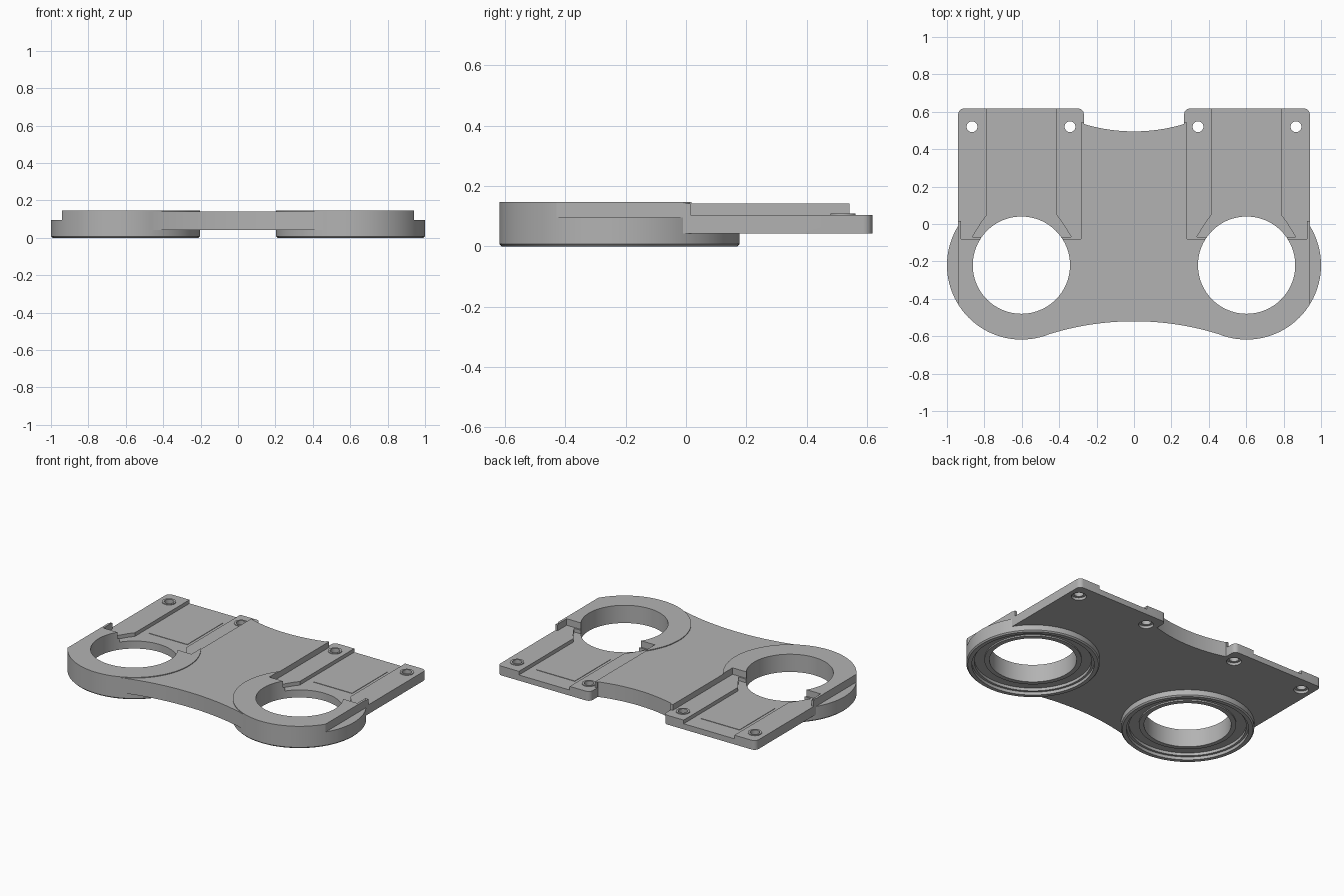
import bpy, bmesh
from math import sin, cos, pi, asin, radians

if "Cube" in bpy.data.objects:
    bpy.data.objects.remove(bpy.data.objects["Cube"], do_unlink=True)

grey = bpy.data.materials.new("plain grey")
grey.use_nodes = True
GREY = (0.45, 0.45, 0.45, 1)
grey.diffuse_color = GREY
grey.node_tree.nodes["Principled BSDF"].inputs["Base Color"].default_value = GREY

RX, RY, R_OUT, R_HOLE = 0.602, -0.22, 0.398, 0.26   # ring centre and radii
BOTTOM, TOP, RING_TOP, STEP = 0.043, 0.142, 0.147, 0.104


def finish(bm, name):
    bmesh.ops.recalc_face_normals(bm, faces=bm.faces)
    mesh = bpy.data.meshes.new(name)
    bm.to_mesh(mesh)
    bm.free()
    mesh.materials.append(grey)
    obj = bpy.data.objects.new(name, mesh)
    bpy.context.collection.objects.link(obj)
    return obj


def prism(name, points, z0, z1, side=1):
    """Extrude a plan outline between two heights; side=-1 mirrors it in x."""
    bm = bmesh.new()
    face = bm.faces.new([bm.verts.new((x * side, y, z0)) for x, y in points])
    new = bmesh.ops.extrude_face_region(bm, geom=[face])["geom"]
    bmesh.ops.translate(bm, vec=(0, 0, z1 - z0),
                        verts=[v for v in new if isinstance(v, bmesh.types.BMVert)])
    return finish(bm, name)


def circle(x, y, r, n=32):
    return [(x + r * cos(2 * pi * i / n), y + r * sin(2 * pi * i / n)) for i in range(n)]


def arc(x, y, r, a0, a1, n):
    return [(x + r * cos(a0 + (a1 - a0) * i / n), y + r * sin(a0 + (a1 - a0) * i / n))
            for i in range(n + 1)]


def lathe(name, profile, x, y, n=96):
    """Closed (radius, height) profile spun about a vertical axis."""
    bm = bmesh.new()
    rows = [[bm.verts.new((x + r * cos(2 * pi * i / n), y + r * sin(2 * pi * i / n), z))
             for r, z in profile] for i in range(n)]
    for i in range(n):
        a, b = rows[i], rows[(i + 1) % n]
        for j in range(len(profile)):
            k = (j + 1) % len(profile)
            bm.faces.new((a[j], b[j], b[k], a[k]))
    return finish(bm, name)


def combine(target, tool, operation):
    mod = target.modifiers.new("combine", "BOOLEAN")
    mod.operation, mod.solver, mod.object = operation, "EXACT", tool
    bpy.context.view_layer.objects.active = target
    bpy.ops.object.modifier_apply(modifier=mod.name)
    bpy.data.objects.remove(tool, do_unlink=True)


# Plate outline: right half from the front waist to the back waist
front_r = 1.52
front_a = asin(RX / (front_r + R_OUT))
half = arc(0, -0.52 - front_r, front_r, pi / 2, pi / 2 - front_a, 14)
half += [(0.85, -0.4), (0.94, -0.22)]
half += arc(0.91, 0.587, 0.03, 0, pi / 2, 6)
half += arc(0.298, 0.587, 0.03, pi / 2, pi, 6)
back_r = 0.925
half += arc(0, 0.495 + back_r, back_r, -pi / 2 + asin(0.268 / back_r), -pi / 2, 10)
outline = half + [(-x, y) for x, y in reversed(half[1:-1])]
plate = prism("bracket_plate", outline, BOTTOM, TOP)

# Ring section with chamfered foot and stepped recess underneath
ring_profile = [(R_HOLE, RING_TOP), (R_OUT, RING_TOP), (R_OUT, 0.008), (R_OUT - 0.008, 0),
                (0.365, 0), (0.365, 0.02), (0.35, 0.02), (0.35, 0.039), (0.29, 0.039),
                (0.29, 0.03), (R_HOLE, 0.03)]

pocket = [(0.283, -0.08), (0.925, -0.08), (0.925, 0.015), (1.1, 0.015), (1.1, 0.7),
          (0.2, 0.7), (0.2, 0.542), (0.283, 0.542)]
channel = [(0.415, 0.7), (0.785, 0.7), (0.785, 0.05), (0.815, 0.01), (0.865, -0.07),
           (0.335, -0.07), (0.385, 0.01), (0.415, 0.05)]
outer_step = [(0.94, -0.6), (1.1, -0.6), (1.1, 0.2), (0.94, 0.2)]
panel = [(0.46, 0.13), (0.74, 0.13), (0.74, 0.5), (0.46, 0.5)]

for s in (1, -1):
    # Bore and collar
    combine(plate, prism("bore", circle(s * RX, RY, R_HOLE + 0.03, 96), -1, 1), "DIFFERENCE")
    combine(plate, lathe("ring", ring_profile, s * RX, RY), "UNION")
    # Recessed tab, sliding channel and outer ledge
    combine(plate, prism("pocket", pocket, STEP, 1, s), "DIFFERENCE")
    combine(plate, prism("channel", channel, 0.08, 1, s), "DIFFERENCE")
    combine(plate, prism("ledge", outer_step, 0.095, 1, s), "DIFFERENCE")
    # Thin pad on the channel floor
    combine(plate, prism("pad", panel, 0.07, 0.083, s), "UNION")
    # Screw holes with raised rims and counterbores
    for x in (0.342, 0.866):
        combine(plate, prism("rim", circle(s * x, 0.52, 0.042), 0.09, 0.109), "UNION")
        combine(plate, prism("hole", circle(s * x, 0.52, 0.029), -1, 1), "DIFFERENCE")
        combine(plate, prism("counterbore", circle(s * x, 0.52, 0.045), -1, 0.06), "DIFFERENCE")

bpy.ops.object.select_all(action="DESELECT")
plate.select_set(True)
bpy.context.view_layer.objects.active = plate
bpy.ops.object.shade_smooth_by_angle(angle=radians(30))
